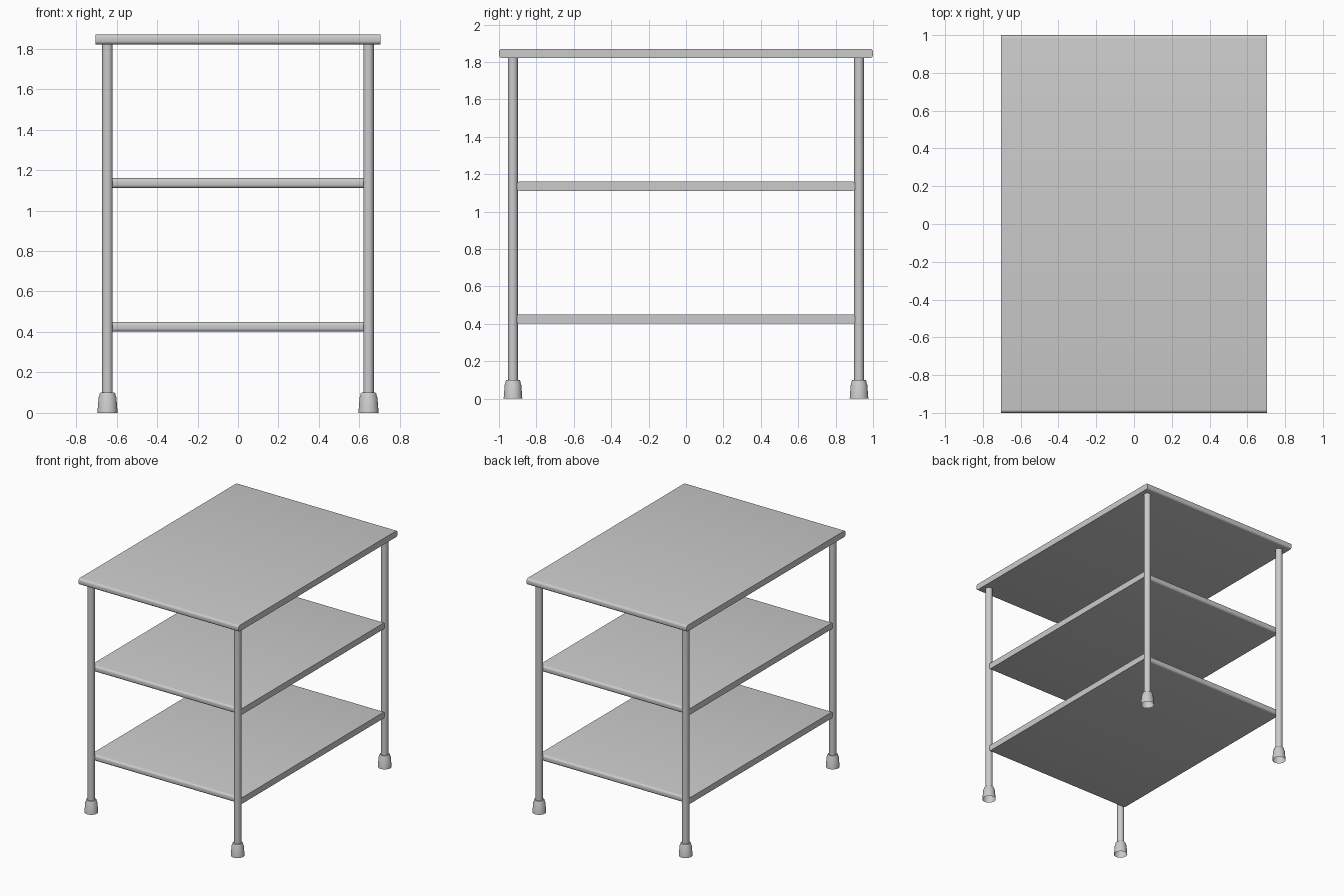
import bpy, bmesh
from math import cos, sin, pi, radians

if "Cube" in bpy.data.objects:
    bpy.data.objects.remove(bpy.data.objects["Cube"])

LEG_X, LEG_Y, LEG_R = 0.645, 0.925, 0.026


def make_object(name, bm, angle=35):
    bmesh.ops.recalc_face_normals(bm, faces=bm.faces)
    mesh = bpy.data.meshes.new(name)
    bm.to_mesh(mesh)
    bm.free()
    obj = bpy.data.objects.new(name, mesh)
    bpy.context.collection.objects.link(obj)
    bpy.ops.object.select_all(action='DESELECT')
    obj.select_set(True)
    bpy.context.view_layer.objects.active = obj
    bpy.ops.object.shade_smooth_by_angle(angle=radians(angle))
    return obj


def board(name, half_x, half_y, z0, z1, r=0.017, steps=4):
    """Flat board with rounded front and back edges, extruded along x."""
    bm = bmesh.new()
    corners = [(half_y - r, z1 - r, 0), (-half_y + r, z1 - r, 1),
               (-half_y + r, z0 + r, 2), (half_y - r, z0 + r, 3)]
    verts = []
    for cy, cz, quarter in corners:
        for i in range(steps + 1):
            a = (quarter + i / steps) * pi / 2
            verts.append(bm.verts.new((-half_x, cy + r * cos(a), cz + r * sin(a))))
    end = bm.faces.new(verts)
    ext = bmesh.ops.extrude_face_region(bm, geom=[end], use_keep_orig=True)
    moved = [v for v in ext['geom'] if isinstance(v, bmesh.types.BMVert)]
    bmesh.ops.translate(bm, verts=moved, vec=(2 * half_x, 0, 0))
    return make_object(name, bm)


def lathe(name, profile, x, y, sides=32):
    """Turn an open (radius, z) profile about a vertical axis."""
    bm = bmesh.new()
    rings = [[bm.verts.new((x + r * cos(2 * pi * i / sides),
                            y + r * sin(2 * pi * i / sides), z))
              for i in range(sides)] for r, z in profile]
    for lo, hi in zip(rings, rings[1:]):
        for i in range(sides):
            j = (i + 1) % sides
            bm.faces.new((lo[i], lo[j], hi[j], hi[i]))
    return make_object(name, bm)


# Table top and the two shelves held between the legs
board("table_top", 0.705, 1.0, 1.821, 1.87)
board("middle_shelf", 0.66, 0.907, 1.111, 1.16)
board("lower_shelf", 0.66, 0.907, 0.401, 0.45)

# Tubular legs with flared, open-bottomed rubber feet
foot_profile = [(0.05, 0), (0.044, 0.076), (0.04, 0.084),
                (0.039, 0.094), (0.035, 0.1), (LEG_R, 0.1)]
for sy, depth in ((-1, "front"), (1, "back")):
    for sx, side in ((-1, "left"), (1, "right")):
        x, y = sx * LEG_X, sy * LEG_Y
        lathe(f"{depth}_{side}_leg", [(LEG_R, 0.09), (LEG_R, 1.823)], x, y)
        lathe(f"{depth}_{side}_foot", foot_profile, x, y)
